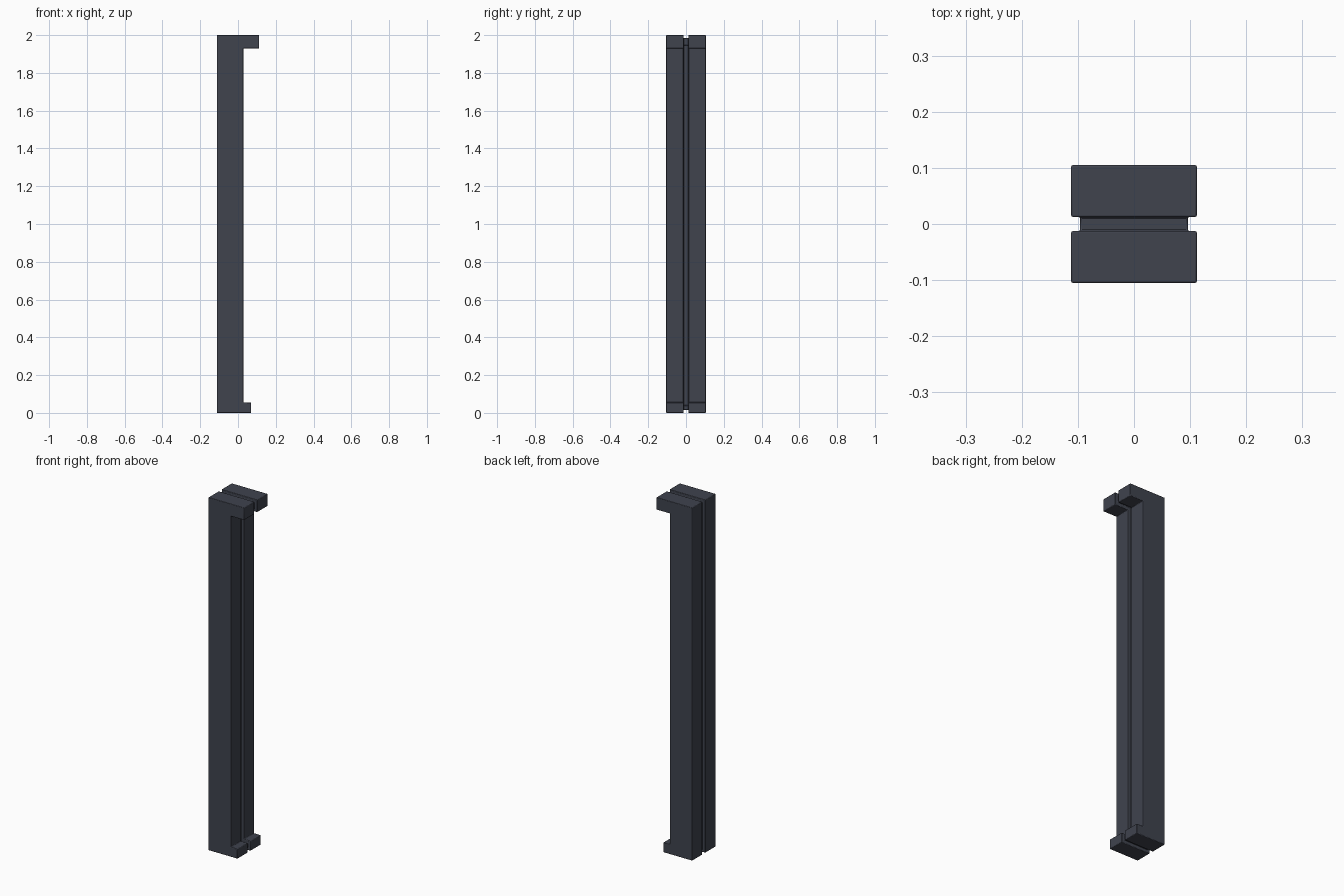
import bpy, bmesh

if "Cube" in bpy.data.objects:
    bpy.data.objects.remove(bpy.data.objects["Cube"])

# Side profile (x, z) of the pull bar: tall back, long top lip, short bottom lip
X0, XB, XT, XL = -0.112, 0.028, 0.112, 0.07
ZT, ZL = 1.93, 0.055


def profile(d):
    """C-shaped outline, shrunk inwards by d."""
    return [(X0 + d, d), (XL - d, d), (XL - d, ZL - d), (XB - d, ZL - d),
            (XB - d, ZT + d), (XT - d, ZT + d), (XT - d, 2 - d), (X0 + d, 2 - d)]


# Sections along y: (position, inset) - two full halves around a recessed groove
sections = [(-0.105, 0), (-0.0125, 0), (-0.0125, 0.016),
            (0.0125, 0.016), (0.0125, 0), (0.105, 0)]

bm = bmesh.new()
rings = [[bm.verts.new((x, y, z)) for x, z in profile(d)] for y, d in sections]
for a, b in zip(rings, rings[1:]):
    for i in range(len(a)):
        j = (i + 1) % len(a)
        bm.faces.new((a[i], a[j], b[j], b[i]))
bm.faces.new(rings[0])
bm.faces.new(rings[-1])
bmesh.ops.recalc_face_normals(bm, faces=bm.faces)
mesh = bpy.data.meshes.new("grooved_bar")
bm.to_mesh(mesh)
bm.free()
bar = bpy.data.objects.new("grooved_bar", mesh)
bpy.context.collection.objects.link(bar)

# Slightly softened edges
bevel = bar.modifiers.new("soft_edges", 'BEVEL')
bevel.width = 0.003
bevel.segments = 2
bevel.limit_method = 'ANGLE'

# Dark slate finish
mat = bpy.data.materials.new("dark_slate")
mat.diffuse_color = (0.05, 0.056, 0.076, 1)
mat.use_nodes = True
mat.node_tree.nodes["Principled BSDF"].inputs["Base Color"].default_value = mat.diffuse_color
mesh.materials.append(mat)

bpy.context.view_layer.objects.active = bar
bar.select_set(True)
bpy.ops.object.shade_smooth_by_angle(angle=0.52)
